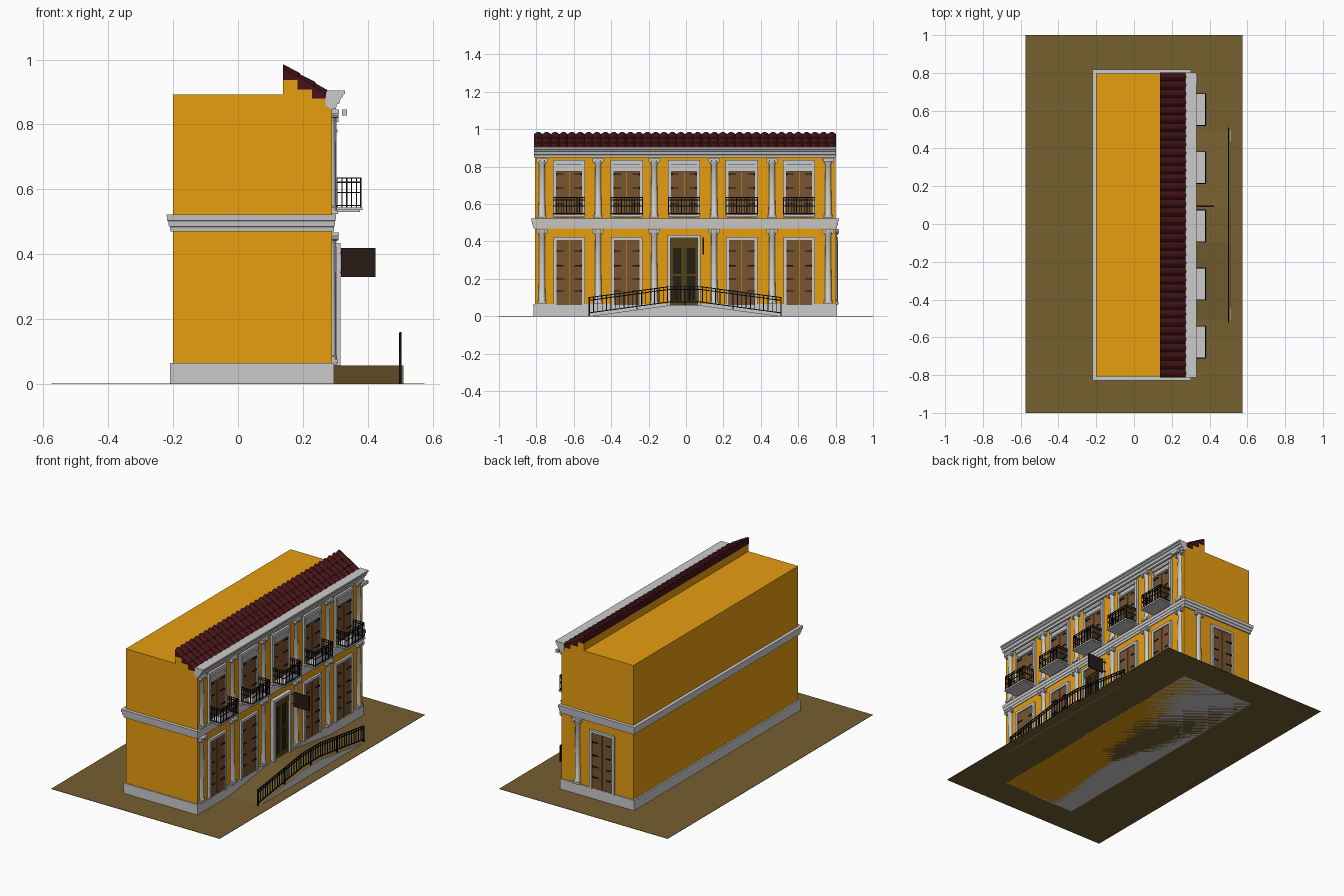
import bpy, bmesh, math
from mathutils import Matrix, Vector

if "Cube" in bpy.data.objects:
    bpy.data.objects.remove(bpy.data.objects["Cube"])


def material(name, rgb):
    m = bpy.data.materials.new(name)
    m.diffuse_color = (*rgb, 1)
    m.use_nodes = True
    m.node_tree.nodes["Principled BSDF"].inputs["Base Color"].default_value = m.diffuse_color
    return m


ORANGE = material("orange_plaster", (0.80, 0.34, 0.005))
EARTH = material("earth", (0.18, 0.115, 0.03))
WOOD = material("shutter_wood", (0.19, 0.09, 0.03))
DOORWOOD = material("door_wood", (0.10, 0.06, 0.01))
TILE = material("roof_tile", (0.06, 0.007, 0.009))
IRON = material("iron", (0.006, 0.006, 0.006))
GLASS = material("dark_glass", (0.02, 0.013, 0.006))
SIGN = material("sign_board", (0.022, 0.01, 0.008))

Y0, Y1 = -0.808, 0.798          # ends of the walls
FACADE = Matrix.Translation((0.29, 0, 0)) @ Matrix(((0, 1, 0, 0), (1, 0, 0, 0), (0, 0, 1, 0), (0, 0, 0, 1)))
SIDE = Matrix.Translation((0, Y1, 0))    # local axes: along the wall, outward, up
WORLD = Matrix.Identity(4)


class Part:
    """Collects simple solids into one named object."""

    def __init__(self, name, mat=None):
        self.name, self.mat, self.bm = name, mat, bmesh.new()

    def loft(self, rings, M=WORLD):
        vs = [[self.bm.verts.new(M @ Vector(p)) for p in r] for r in rings]
        n = len(vs[0])
        for a, b in zip(vs, vs[1:]):
            for i in range(n):
                self.bm.faces.new((a[i], a[(i + 1) % n], b[(i + 1) % n], b[i]))
        self.bm.faces.new(vs[0][::-1])
        self.bm.faces.new(vs[-1])

    def box(self, x0, x1, y0, y1, z0, z1, M=WORLD):
        self.loft([[(x0, y0, z), (x1, y0, z), (x1, y1, z), (x0, y1, z)] for z in (z0, z1)], M)

    def prism_y(self, pts, y0, y1):
        self.loft([[(x, y, z) for x, z in pts] for y in (y0, y1)])

    def prism_x(self, pts, x0, x1):
        self.loft([[(x, y, z) for y, z in pts] for x in (x0, x1)])

    def done(self, smooth=False):
        bmesh.ops.recalc_face_normals(self.bm, faces=self.bm.faces)
        me = bpy.data.meshes.new(self.name)
        self.bm.to_mesh(me)
        self.bm.free()
        ob = bpy.data.objects.new(self.name, me)
        bpy.context.collection.objects.link(ob)
        if self.mat:
            me.materials.append(self.mat)
        if smooth:
            bpy.context.view_layer.objects.active = ob
            ob.select_set(True)
            bpy.ops.object.shade_smooth_by_angle(angle=math.radians(35))
            ob.select_set(False)


# ground sheet
p = Part("ground", EARTH)
p.box(-0.575, 0.575, -1, 1, 0, 0.002)
p.done()

# walls with stepped parapet
p = Part("walls", ORANGE)
p.prism_y([(-0.2, 0.0), (0.29, 0.0), (0.29, 0.88), (0.23, 0.88), (0.23, 0.908), (0.185, 0.908),
           (0.185, 0.937), (0.138, 0.937), (0.138, 0.892), (-0.2, 0.892)], Y0, Y1)
p.done()

# plinth
p = Part("plinth")
p.box(-0.21, 0.296, Y0 - 0.008, Y1 + 0.008, 0, 0.065)
p.done()

# band between the storeys, stepping outward as it rises
p = Part("middle_cornice")
p.loft([[(-0.2 - o, Y0 - o, z), (0.29 + o * 0.6, Y0 - o, z), (0.29 + o * 0.6, Y1 + o, z), (-0.2 - o, Y1 + o, z)]
        for z, o in ((0.47, 0.008), (0.485, 0.01), (0.486, 0.013), (0.503, 0.015), (0.504, 0.018), (0.522, 0.02))])
p.done()

# eaves cornice
p = Part("eaves_cornice")
p.prism_y([(0.27, 0.88), (0.27, 0.86), (0.285, 0.848), (0.302, 0.848), (0.304, 0.862), (0.312, 0.865),
           (0.316, 0.88), (0.322, 0.883), (0.324, 0.892), (0.33, 0.895), (0.33, 0.904), (0.272, 0.904)],
          Y0 - 0.004, Y1 + 0.004)
p.box(0.32, 0.336, 0.735, 0.79, 0.827, 0.846)
p.done()

# three overlapping courses of barrel tiles
p = Part("roof_tiles", TILE)
N, SUB = 36, 6
for x0, x1, b, t0, t1 in ((0.138, 0.185, 0.937, 0.974, 0.946), (0.183, 0.232, 0.908, 0.947, 0.919),
                          (0.228, 0.278, 0.88, 0.921, 0.889)):
    rings = []
    for i in range(N * SUB + 1):
        y = Y0 - 0.004 + (Y1 - Y0 + 0.008) * i / (N * SUB)
        h = abs(math.sin(math.pi * i / SUB))
        rings.append([(x0, y, b), (x0, y, t0 + 0.012 * h), (x1 + 0.006 * h, y, t1 + 0.012 * h),
                      (x1 + 0.006 * h, y, b)])
    p.loft(rings)
p.done(True)

# engaged columns with scrolled capitals
p = Part("columns")


def column(u, z0, z1, M):
    p.box(u - 0.024, u + 0.024, 0, 0.018, z0, z0 + 0.012, M)
    prof = ((0.012, 0.022), (0.02, 0.022), (0.024, 0.018), (z1 - z0 - 0.035, 0.015), (z1 - z0 - 0.03, 0.019),
            (z1 - z0 - 0.012, 0.022))
    p.loft([[(u + r * math.cos(k * math.pi / 8), 0.7 * r * math.sin(k * math.pi / 8), z0 + h)
             for k in range(16)] for h, r in prof], M)
    p.box(u - 0.03, u + 0.03, 0, 0.021, z1 - 0.012, z1, M)
    for s in (-1, 1):
        p.loft([[(u + s * 0.022 + 0.008 * math.cos(k * math.pi / 5), d, z1 - 0.018 + 0.008 * math.sin(k * math.pi / 5))
                 for k in range(10)] for d in (0, 0.019)], M)


COLS = (-0.77, -0.47, -0.17, 0.15, 0.46, 0.76)
for u in COLS:
    column(u, 0.065, 0.468, FACADE)
    column(u, 0.525, 0.846, FACADE)
column(0.18, 0.065, 0.468, SIDE)
p.done(True)

# door and window surrounds, shutters and strap hinges
frames, shutters, hinges = Part("opening_frames"), Part("shutters", WOOD), Part("strap_hinges", IRON)


def surround(u, z0, z1, w, d, M, t=0.016):
    for s in (-1, 1):
        a, b = sorted((u + s * w, u + s * (w - t)))
        frames.box(a, b, 0, d, z0, z1 - t, M)
    frames.box(u - w, u + w, 0, d, z1 - t, z1, M)


def shutter(u, z0, z1, levels, M):
    for s in (-1, 1):
        a, b = sorted((u + s * 0.0015, u + s * 0.07))
        shutters.box(a, b, 0, 0.007, z0, z1, M)
        for z in levels:
            a, b = sorted((u + s * 0.03, u + s * 0.074))
            hinges.box(a, b, 0.006, 0.011, z - 0.003, z + 0.003, M)
            a, b = sorted((u + s * 0.062, u + s * 0.072))
            hinges.box(a, b, 0.006, 0.012, z - 0.006, z + 0.006, M)


BAYS = (-0.625, -0.317, -0.01, 0.298, 0.605)
for u in BAYS:
    surround(u, 0.525, 0.836, 0.086, 0.014, FACADE)
    shutter(u, 0.525, 0.78, (0.60, 0.685, 0.76), FACADE)
    frames.box(u - 0.07, u + 0.07, 0, 0.009, 0.78, 0.82, FACADE)
    frames.box(u - 0.075, u + 0.075, 0, 0.02, 0.808, 0.82, FACADE)
    frames.box(u - 0.072, u + 0.072, 0, 0.016, 0.775, 0.785, FACADE)
for u, M in [(b, FACADE) for b in BAYS if abs(b) > 0.1] + [(0.008, SIDE)]:
    surround(u, 0.06, 0.424, 0.084, 0.014, M)
    shutter(u, 0.06, 0.408, (0.135, 0.20, 0.27, 0.35), M)
surround(-0.01, 0.058, 0.435, 0.088, 0.025, FACADE)
for q in (frames, shutters, hinges):
    q.done()

# glazed main door with transom panel
p, g = Part("main_door", DOORWOOD), Part("main_door_glass", GLASS)
p.box(-0.082, 0.062, 0, 0.014, 0.375, 0.419, FACADE)
g.box(-0.082, 0.062, 0, 0.004, 0.06, 0.375, FACADE)
for a in (-0.082, -0.024, -0.009, 0.05):
    p.box(a, a + 0.013, 0, 0.01, 0.06, 0.375, FACADE)
for z, h in ((0.06, 0.025), (0.215, 0.012), (0.365, 0.01)):
    p.box(-0.082, 0.062, 0, 0.009, z, z + h, FACADE)
p.done()
g.done()

# balconies
slab, rail = Part("balcony_slabs"), Part("balcony_railings", IRON)
W, D, T = 0.084, 0.09, 0.0018
for u in BAYS:
    slab.box(u - W - 0.003, u + W + 0.003, 0, D + 0.004, 0.536, 0.544, FACADE)
    slab.box(u - W + 0.004, u + W - 0.004, 0, D - 0.004, 0.53, 0.536, FACADE)
    for z in (0.55, 0.59, 0.622, 0.635):
        rail.box(u - W, u + W, D - 2 * T, D, z - T, z + T, FACADE)
        for s in (-W, W):
            rail.box(u + s - T, u + s + T, 0, D, z - T, z + T, FACADE)
    for k in range(13):
        a = u - W + 2 * W * k / 12
        rail.box(a - T, a + T, D - 2 * T, D, 0.542, 0.635, FACADE)
    for s in (-W, W):
        for k in range(1, 6):
            rail.box(u + s - T, u + s + T, D * k / 6 - T, D * k / 6 + T, 0.542, 0.635, FACADE)
slab.done()
rail.done()

# double ramp to the entrance
RAMP = [(-0.52, 0.0), (-0.095, 0.058), (0.08, 0.058), (0.51, 0.0)]
p = Part("entrance_ramp", EARTH)
p.prism_x(RAMP, 0.29, 0.507)
p.done()
p = Part("ramp_side")
p.prism_x(RAMP, 0.507, 0.51)
p.done()

# ramp railing following the slope
p = Part("ramp_railing", IRON)
for h in (0.018, 0.085, 0.1):
    p.prism_x([(y, z + h - 0.0025) for y, z in RAMP] + [(y, z + h + 0.0025) for y, z in RAMP[::-1]], 0.498, 0.503)
for k in range(45):
    y = -0.518 + 1.026 * k / 44
    z = 0.058 * max(0, min(1, (y + 0.52) / 0.425, (0.51 - y) / 0.43))
    r = 0.0035 if k % 11 == 0 else 0.002
    p.box(0.5 - r, 0.5 + r, y - r, y + r, z if k % 11 == 0 else z + 0.018, z + 0.1)
p.done()

# hanging sign board and its bracket
p = Part("hanging_sign", SIGN)
p.box(0.317, 0.423, 0.089, 0.097, 0.33, 0.42)
p.done()
p = Part("sign_bracket", IRON)
for z in (0.345, 0.405):
    p.box(0.288, 0.32, 0.091, 0.095, z - 0.002, z + 0.002)
p.done()
